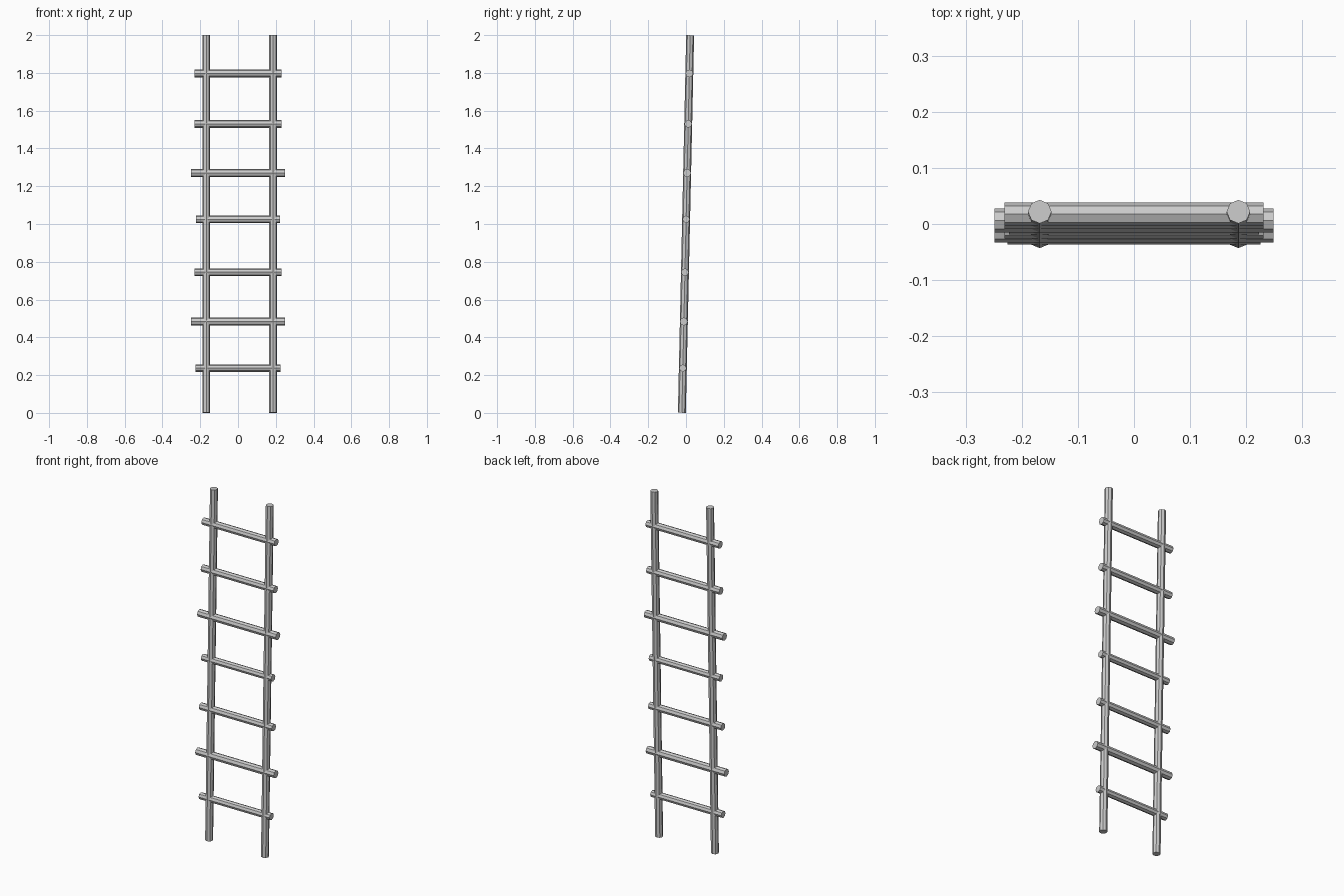
import bpy, math

if "Cube" in bpy.data.objects:
    bpy.data.objects.remove(bpy.data.objects["Cube"])

H = 2.0        # ladder height
LEAN = 0.022   # y offset of the rail axis at top and bottom


def pole(name, radius, length, location, rotation):
    # Eight-sided flat-shaded pole with vertices on its local axes
    bpy.ops.mesh.primitive_cylinder_add(vertices=8, radius=radius, depth=length,
                                        location=location, rotation=rotation)
    obj = bpy.context.object
    obj.name = name
    return obj


# Two rails leaning slightly backwards
tilt = math.atan2(2 * LEAN, H)
for side, x in (("left", -0.168), ("right", 0.186)):
    pole(side + "_rail", 0.021, H - 0.001, (x, 0, H / 2), (-tilt, 0, 0))

# Rungs: height, half length, radius
rungs = [(0.237, 0.225, 0.0195), (0.745, 0.231, 0.0205), (0.484, 0.249, 0.0215),
         (1.025, 0.223, 0.0195), (1.27, 0.249, 0.0215),
         (1.53, 0.231, 0.0205), (1.797, 0.231, 0.0205)]
for i, (z, half, r) in enumerate(sorted(rungs), 1):
    y = LEAN * (2 * z / H - 1)
    pole(f"rung_{i}", r, 2 * half, (0, y, z), (0, math.pi / 2, 0))
